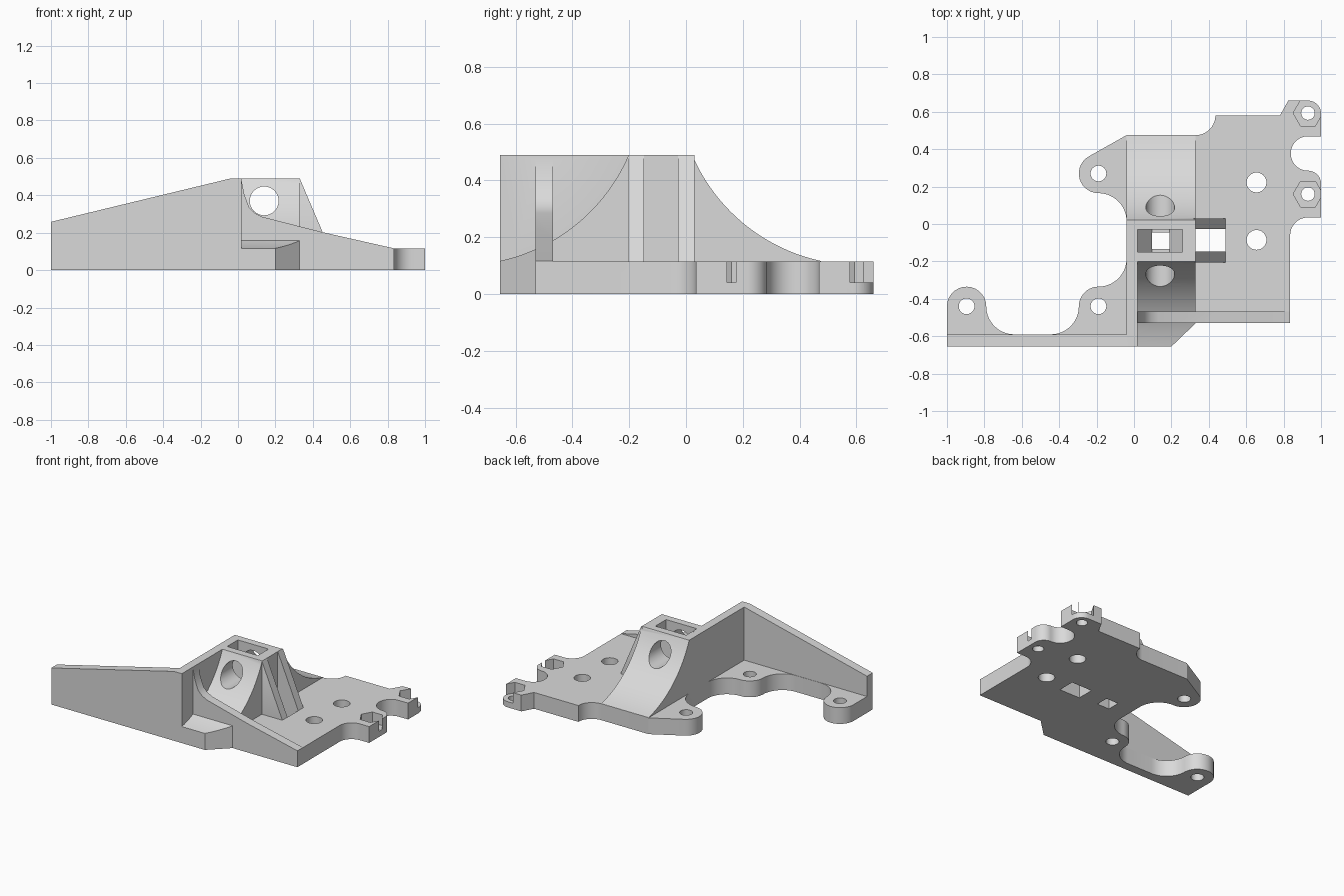
import bpy, bmesh
from math import cos, sin, radians
from mathutils import Vector

cube = bpy.data.objects.get("Cube")
if cube:
    bpy.data.objects.remove(cube)

grey = bpy.data.materials.new("plain grey")
grey.use_nodes = True
COLOUR = (0.7, 0.7, 0.7, 1)
grey.diffuse_color = COLOUR
for node in grey.node_tree.nodes:
    if node.type == 'BSDF_PRINCIPLED':
        node.inputs["Base Color"].default_value = COLOUR


def arc(cx, cy, r, start, end, steps=14):
    angles = [radians(start + (end - start) * i / steps) for i in range(steps + 1)]
    return [(cx + r * cos(a), cy + r * sin(a)) for a in angles]


def prism(name, points, axis, low, high):
    """Extrude a 2D outline along an axis."""
    place = {'x': lambda a, b, h: (h, a, b),
             'y': lambda a, b, h: (a, h, b),
             'z': lambda a, b, h: (a, b, h)}[axis]
    clean = []
    for p in points:
        if not clean or (Vector(p) - Vector(clean[-1])).length > 0.001:
            clean.append(p)
    bm = bmesh.new()
    face = bm.faces.new([bm.verts.new(place(a, b, low)) for a, b in clean])
    result = bmesh.ops.extrude_face_region(bm, geom=[face])
    verts = [v for v in result["geom"] if isinstance(v, bmesh.types.BMVert)]
    bmesh.ops.translate(bm, verts=verts, vec=place(0, 0, high - low))
    bmesh.ops.recalc_face_normals(bm, faces=bm.faces)
    mesh = bpy.data.meshes.new(name)
    bm.to_mesh(mesh)
    bm.free()
    mesh.materials.append(grey)
    obj = bpy.data.objects.new(name, mesh)
    bpy.context.collection.objects.link(obj)
    return obj


def box(name, x, y, z):
    return prism(name, [(x[0], y[0]), (x[1], y[0]), (x[1], y[1]), (x[0], y[1])],
                 'z', *z)


def disc(x, y, r, steps=32):
    return arc(x, y, r, 0, 360 - 360 / steps, steps - 1)


def combine(target, other, operation):
    mod = target.modifiers.new("combine", 'BOOLEAN')
    mod.operation = operation
    mod.solver = 'EXACT'
    mod.object = other
    bpy.context.view_layer.objects.active = target
    bpy.ops.object.modifier_apply(modifier=mod.name)
    bpy.data.objects.remove(other)


# Base plate with lobes, notches and fillets
FRONT = -0.655
outline = [(-1, FRONT), (0.33, FRONT), (0.33, -0.53), (0.835, -0.53)]
outline += arc(0.93, -0.06, 0.095, 180, 90)
outline += [(1, 0.035)] + arc(0.93, 0.215, 0.07, 0, 90)
outline += arc(0.93, 0.377, 0.092, 270, 90, 24)
outline += [(1, 0.469)] + arc(0.93, 0.59, 0.07, 0, 90)
outline += [(0.825, 0.66), (0.78, 0.58)]
outline += arc(0.33, 0.58, 0.105, 0, -90) + [(-0.04, 0.475)]
outline += arc(-0.19, 0.27, 0.105, 120, 270)
outline += arc(-0.19, 0.015, 0.15, 90, 0)
outline += arc(-0.19, -0.185, 0.15, 0, -90)
outline += arc(-0.19, -0.44, 0.105, 90, 180)
outline += arc(-0.445, -0.44, 0.15, 0, -90)
outline += arc(-0.64, -0.44, 0.15, 270, 180)
outline += arc(-0.895, -0.44, 0.105, 0, 180)
bracket = prism("bracket", outline, 'z', 0, 0.115)

# Tower with a concave sweep on both sides
sweep = arc(0.61, 0.742, 0.64, 203.2, 257.8, 20)
front_sweep = [(-0.18 - y, z) for y, z in reversed(sweep)]
tower = prism("tower", [(FRONT, 0.05)] + front_sweep + sweep + [(0.475, 0.05)],
              'x', -0.04, 0.33)

# Spine and tapered front wall
spine = box("spine_wall", (-0.04, 0.02), (FRONT, -0.1), (0.05, 0.49))
wall = prism("front_wall", [(-1, 0.05), (-0.02, 0.05), (-0.02, 0.49),
                            (-0.04, 0.49), (-1, 0.258)], 'y', FRONT, -0.592)

# Sloping front rib
rib = prism("front_rib", [(0, 0.05), (0, 0.475), (0.02, 0.475), (0.035, 0.4),
                          (0.06, 0.335), (0.09, 0.305), (0.13, 0.285),
                          (0.45, 0.203), (0.835, 0.116), (0.835, 0.05)],
            'y', -0.53, -0.468)
parts = [tower, spine, wall, rib]

# Pair of buttresses beside the tower
for low, high in ((-0.205, -0.148), (-0.028, 0.03)):
    parts.append(prism("buttress", [(0.25, 0.05), (0.25, 0.4), (0.33, 0.49),
                                    (0.49, 0.115), (0.49, 0.05)], 'y', low, high))
for part in parts:
    combine(bracket, part, 'UNION')

# Chamfered front corner, tower bore, top pocket and slots
cutters = [
    prism("corner_cut", [(0.179, -0.675), (0.33, -0.53), (0.35, -0.55),
                         (0.35, -0.675)], 'z', -0.1, 1),
    prism("bore", disc(0.14, 0.37, 0.077), 'y', -0.45, 0.4),
    prism("top_pocket", [(0.02, 0.6), (0.02, 0.36), (0.095, 0.26), (0.19, 0.26),
                         (0.26, 0.36), (0.26, 0.6)], 'y', -0.15, -0.03),
    box("square_hole", (0.095, 0.19), (-0.135, -0.045), (-0.1, 0.3)),
    box("side_slot", (0.33, 0.49), (-0.148, -0.028), (-0.1, 0.3)),
]

# Screw holes and nut pockets
for x, y, r in ((-0.895, -0.44, 0.042), (-0.19, -0.44, 0.042), (-0.19, 0.27, 0.042),
                (0.655, 0.222, 0.053), (0.655, -0.085, 0.053)):
    cutters.append(prism("screw_hole", disc(x, y, r), 'z', -0.1, 0.3))
for y in (0.16, 0.593):
    cutters.append(prism("nut_pocket", disc(0.93, y, 0.079, 6), 'z', 0.04, 0.3))
    cutters.append(prism("nut_hole", disc(0.93, y, 0.036), 'z', -0.1, 0.3))
for cutter in cutters:
    cutter.hide_render = True
    combine(bracket, cutter, 'DIFFERENCE')

# Smooth the curves, keep the edges sharp
bpy.ops.object.select_all(action='DESELECT')
bracket.select_set(True)
bpy.context.view_layer.objects.active = bracket
bpy.ops.object.shade_smooth_by_angle(angle=radians(25))
